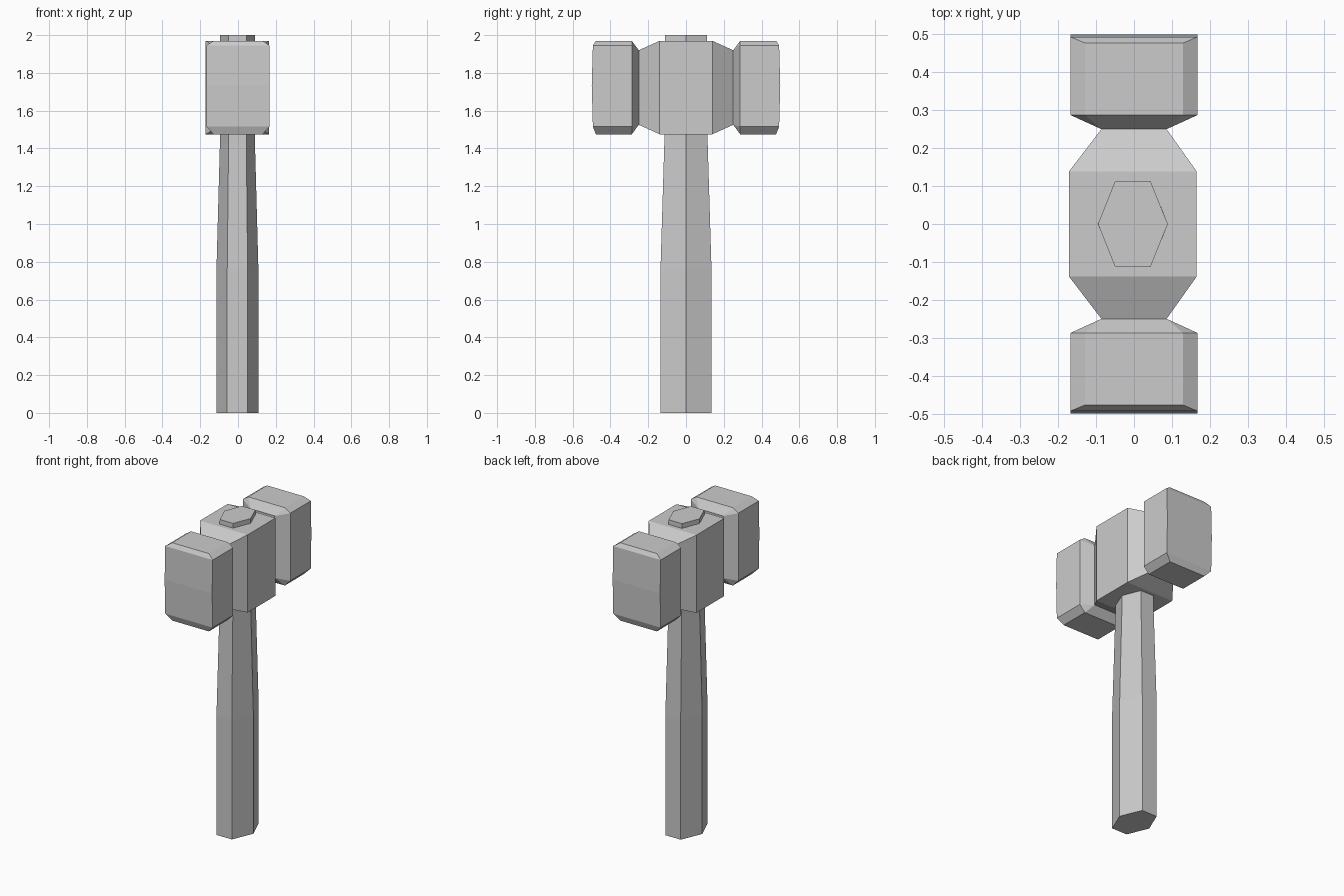
import bpy, bmesh

if "Cube" in bpy.data.objects:
    bpy.data.objects.remove(bpy.data.objects["Cube"])


def loft(name, rings):
    """Skin a list of equal-length rings, cap both ends, weld doubled points."""
    bm = bmesh.new()
    loops = [[bm.verts.new(p) for p in ring] for ring in rings]
    n = len(loops[0])
    for a, b in zip(loops, loops[1:]):
        for i in range(n):
            j = (i + 1) % n
            bm.faces.new((a[i], a[j], b[j], b[i]))
    # end caps as strips between the mirrored left/right halves
    for loop in (loops[0], loops[-1]):
        for i in range(n // 2 - 1):
            quad = (loop[i], loop[i + 1], loop[n - 2 - i], loop[n - 1 - i])
            bm.faces.new(quad)
    bmesh.ops.remove_doubles(bm, verts=bm.verts, dist=0.0005)
    bmesh.ops.recalc_face_normals(bm, faces=bm.faces)
    mesh = bpy.data.meshes.new(name)
    bm.to_mesh(mesh)
    bm.free()
    obj = bpy.data.objects.new(name, mesh)
    bpy.context.collection.objects.link(obj)
    return obj


def handle_ring(z, hx, hy, flat):
    cx = -0.003
    return [(cx + x, y, z) for x, y in
            ((flat, hy), (hx, 0), (flat, -hy), (-flat, -hy), (-hx, 0), (-flat, hy))]


def head_ring(side, ys, hx, z0, z1, cut=(0, 0, 0), cx=0.0):
    """Chamfered rectangle; ys = y at outer edge, at chamfer, at mid-height."""
    c, lo, hi = cut
    half = [(hx - c, ys[0], z1), (hx, ys[1], z1 - hi), (hx, ys[2], 1.735),
            (hx, ys[1], z0 + lo), (hx - c, ys[0], z0)]
    right = [(cx + x, side * y, z) for x, y, z in half]
    left = [(cx - x, side * y, z) for x, y, z in reversed(half)]
    return right + left


# Hexagonal handle, passing right through the head
loft("handle", [handle_ring(0, 0.111, 0.135, 0.054),
                handle_ring(0.76, 0.111, 0.135, 0.054),
                handle_ring(1.42, 0.093, 0.115, 0.047),
                handle_ring(2.0, 0.092, 0.112, 0.047)])


# Head: bulging chamfered faces, narrow necks and a square centre block
def half_head(side):
    cut = (0.038, 0.04, 0.025)
    return [head_ring(side, (0.477, 0.493, 0.499), 0.167, 1.475, 1.97, cut),
            head_ring(side, (0.287,) * 3, 0.167, 1.475, 1.97, cut),
            head_ring(side, (0.25,) * 3, 0.086, 1.525, 1.92),
            head_ring(side, (0.139,) * 3, 0.168, 1.475, 1.97, cx=-0.003)]


loft("hammer_head", half_head(-1) + half_head(1)[::-1])
